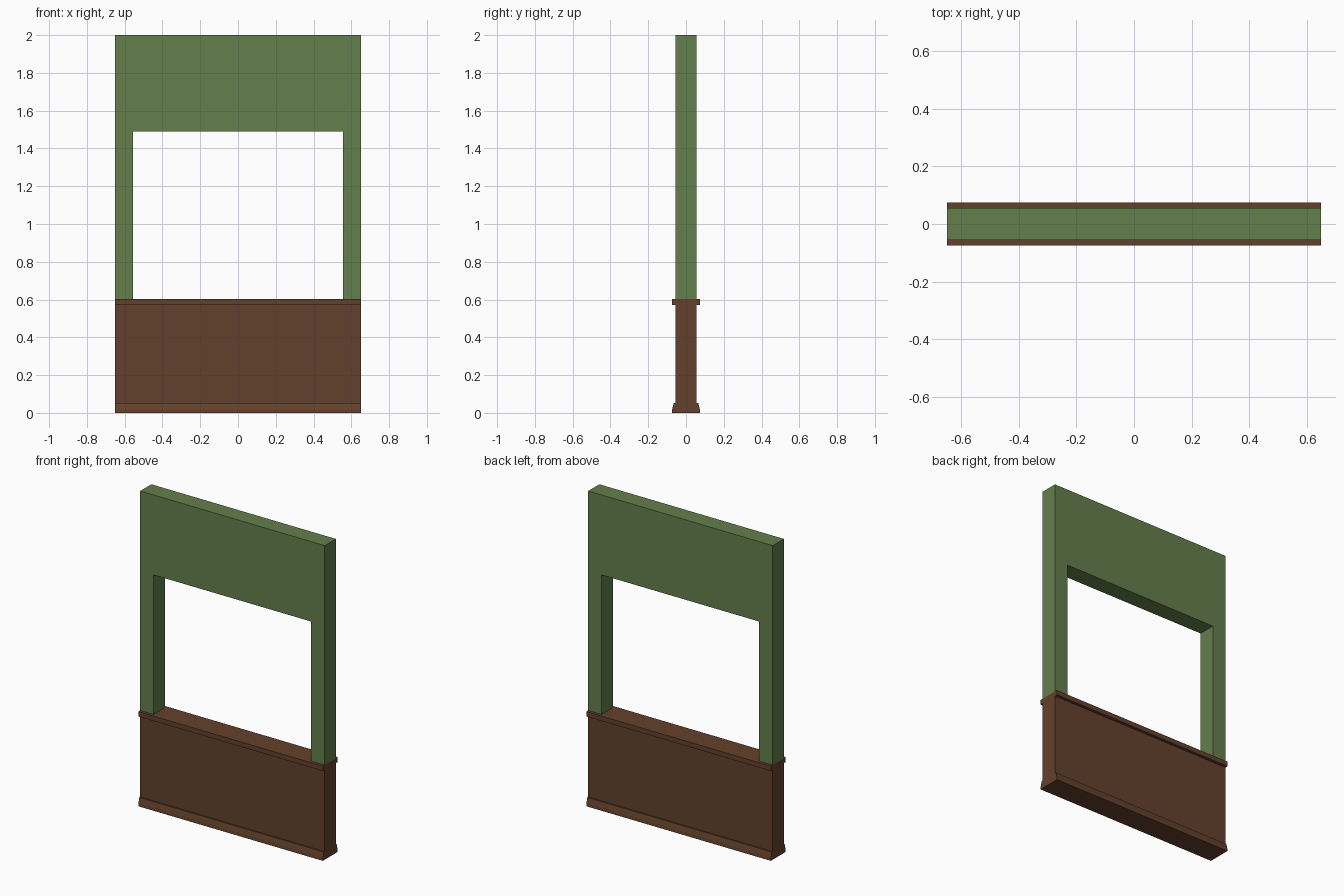
import bpy, bmesh
from mathutils import Vector

if "Cube" in bpy.data.objects:
    bpy.data.objects.remove(bpy.data.objects["Cube"])

HALF_W = 0.65      # half wall width
HALF_D = 0.056     # half wall thickness
RAIL_TOP = 0.603   # top of the wood panelling


def material(name, rgb):
    m = bpy.data.materials.new(name)
    m.diffuse_color = (*rgb, 1.0)
    m.use_nodes = True
    m.node_tree.nodes["Principled BSDF"].inputs["Base Color"].default_value = m.diffuse_color
    return m


def extrude_profile(name, points, offset, mat):
    """Fill a planar outline and extrude it by offset into a closed solid."""
    bm = bmesh.new()
    face = bm.faces.new([bm.verts.new(p) for p in points])
    res = bmesh.ops.extrude_face_region(bm, geom=[face], use_keep_orig=True)
    moved = [g for g in res["geom"] if isinstance(g, bmesh.types.BMVert)]
    bmesh.ops.translate(bm, verts=moved, vec=Vector(offset))
    bmesh.ops.recalc_face_normals(bm, faces=bm.faces)
    mesh = bpy.data.meshes.new(name)
    bm.to_mesh(mesh)
    bm.free()
    mesh.materials.append(mat)
    obj = bpy.data.objects.new(name, mesh)
    bpy.context.collection.objects.link(obj)
    return obj


green = material("green_paint", (0.127, 0.212, 0.073))
brown = material("brown_wood", (0.127, 0.053, 0.025))

# Lower panelling: skirting, panel and rail in one mirrored cross-section
half = [(0.075, 0.0), (0.073, 0.02), (0.065, 0.052), (HALF_D, 0.052),
        (HALF_D, 0.572), (0.075, 0.572), (0.075, RAIL_TOP)]
section = half + [(-y, z) for y, z in reversed(half)]
extrude_profile("wood_panelling", [(-HALF_W, y, z) for y, z in section],
                (2 * HALF_W, 0, 0), brown)

# Upper wall: arch-shaped outline around the window opening
side = [(0.555, 1.491), (0.555, RAIL_TOP), (HALF_W, RAIL_TOP), (HALF_W, 2.0)]
outline = side + [(-x, z) for x, z in reversed(side)]
extrude_profile("upper_wall", [(x, -HALF_D, z) for x, z in outline],
                (0, 2 * HALF_D, 0), green)
